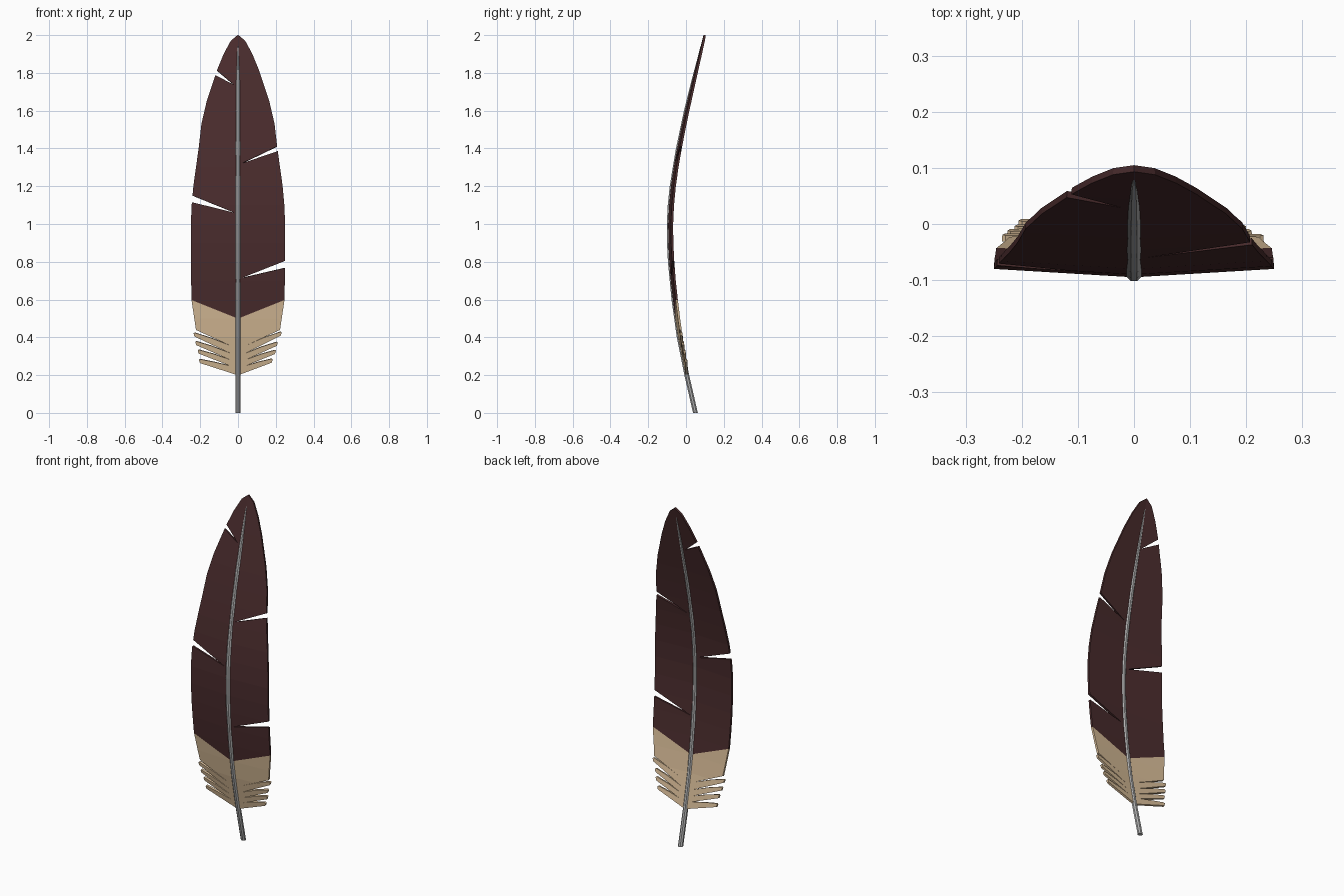
import bpy, bmesh, math
from mathutils import Vector

if "Cube" in bpy.data.objects:
    bpy.data.objects.remove(bpy.data.objects["Cube"])


def material(name, rgb):
    m = bpy.data.materials.new(name)
    m.diffuse_color = (*rgb, 1)
    m.use_nodes = True
    m.node_tree.nodes["Principled BSDF"].inputs["Base Color"].default_value = m.diffuse_color
    return m


BROWN = material("dark brown", (0.068, 0.025, 0.026))
CREAM = material("cream", (0.68, 0.50, 0.31))
GREY = material("quill grey", (0.45, 0.45, 0.45))

# Sideways bend of the feather: (z, y)
BEND = [(0, .05), (.2, .004), (.4, -.036), (.5, -.051), (.6, -.064), (.7, -.075),
        (.8, -.083), (.9, -.088), (1, -.089), (1.1, -.084), (1.2, -.074), (1.3, -.059),
        (1.4, -.041), (1.5, -.021), (1.6, .001), (1.8, .049), (2, .099)]
# Outer edge of the vane: (z, half width)
EDGE = [(.44, .222), (.6, .246), (.8, .249), (1, .249), (1.1, .245), (1.2, .236), (1.4, .208),
        (1.53, .193), (1.65, .165), (1.81, .112), (1.9, .075), (1.97, .037), (2, 0)]


def lerp(table, z):
    for (a, p), (b, q) in zip(table, table[1:]):
        if z <= b:
            return p + (q - p) * (z - a) / (b - a)
    return table[-1][1]


def half_outline(tips, slits):
    """Outline (x, z) of one half: loose barbs, then the edge with slits."""
    pts = [(0, .2)]
    gaps = [.25, .282, .317, .357]
    for (x, z), gap in zip(tips, gaps):
        g = gap - .005
        pts += [(x - .005, z - .02), (x, z - .004), (x - .006, z),
                (.6 * x, g + .62 * (z - g)), (.04, gap)]
    edge = [(w, z) for z, w in EDGE]
    for inner, low, high in slits:
        edge = [p for p in edge if not low <= p[1] <= high]
        i = next(k for k, p in enumerate(edge) if p[1] > high)
        edge[i:i] = [(lerp(EDGE, low), low), (.02, inner), (lerp(EDGE, high), high)]
    return pts + edge


def add_half(bm, side, tips, slits):
    part = bmesh.new()
    part.faces.new([part.verts.new((x, 0, z)) for x, z in half_outline(tips, slits)])
    part.normal_update()
    bmesh.ops.triangulate(part, faces=part.faces[:], ngon_method='EAR_CLIP')

    def cut(co, no):
        bmesh.ops.bisect_plane(part, geom=part.verts[:] + part.edges[:] + part.faces[:],
                               dist=1e-5, plane_co=co, plane_no=no)
    # Colour border, then rows that let the sheet bend
    cut((0, 0, .5), Vector((-.4, 0, 1)).normalized())
    for i in range(3, 20):
        cut((0, 0, i / 10), (0, 0, 1))
    for f in part.faces:
        c = f.calc_center_median()
        f.material_index = int(c.z < .5 + .4 * c.x)
    # Bend and shallow V section
    vmap = {v: bm.verts.new((side * v.co.x, lerp(BEND, v.co.z) + .06 * v.co.x, v.co.z))
            for v in part.verts}
    for f in part.faces:
        vs = [vmap[v] for v in f.verts]
        if side < 0:
            vs.reverse()
        bm.faces.new(vs).material_index = f.material_index
    part.free()


def finish(bm, name, mats):
    me = bpy.data.meshes.new(name)
    bm.to_mesh(me)
    bm.free()
    for m in mats:
        me.materials.append(m)
    ob = bpy.data.objects.new(name, me)
    bpy.context.collection.objects.link(ob)
    return ob


# Vane: both halves with slits and loose barbs at the base
bm = bmesh.new()
add_half(bm, 1, [(.183, .287), (.2, .333), (.21, .376), (.231, .43)],
         [(.715, .768, .805), (1.32, 1.385, 1.41)])
add_half(bm, -1, [(.206, .285), (.213, .335), (.226, .38), (.235, .425)],
         [(1.06, 1.115, 1.15), (1.735, 1.787, 1.812)])
bmesh.ops.remove_doubles(bm, verts=bm.verts[:], dist=1e-5)
bmesh.ops.recalc_face_normals(bm, faces=bm.faces[:])
vane = finish(bm, "vane", [BROWN, CREAM])
mod = vane.modifiers.new("thickness", 'SOLIDIFY')
mod.thickness = .012
mod.offset = 0

# Shaft: tapered eight-sided tube along the bend
bm = bmesh.new()
rings = []
for z in [0, .2, .4, .6, .8, .9, 1, 1.1, 1.2, 1.4, 1.6, 1.75, 1.87, 1.94]:
    r = lerp([(0, .0145), (1, .0145), (1.6, .0135), (1.75, .012), (1.87, .009), (1.94, .003)], z)
    ry = max(r * .95, .0085)
    rings.append([bm.verts.new((r * math.cos(a), lerp(BEND, z) + ry * math.sin(a), z))
                  for a in [(k + .5) * math.pi / 4 for k in range(8)]])
for a, b in zip(rings, rings[1:]):
    for k in range(8):
        bm.faces.new((a[k], a[(k + 1) % 8], b[(k + 1) % 8], b[k]))
bm.faces.new(rings[0][::-1])
bm.faces.new(rings[-1])
finish(bm, "shaft", [GREY])
